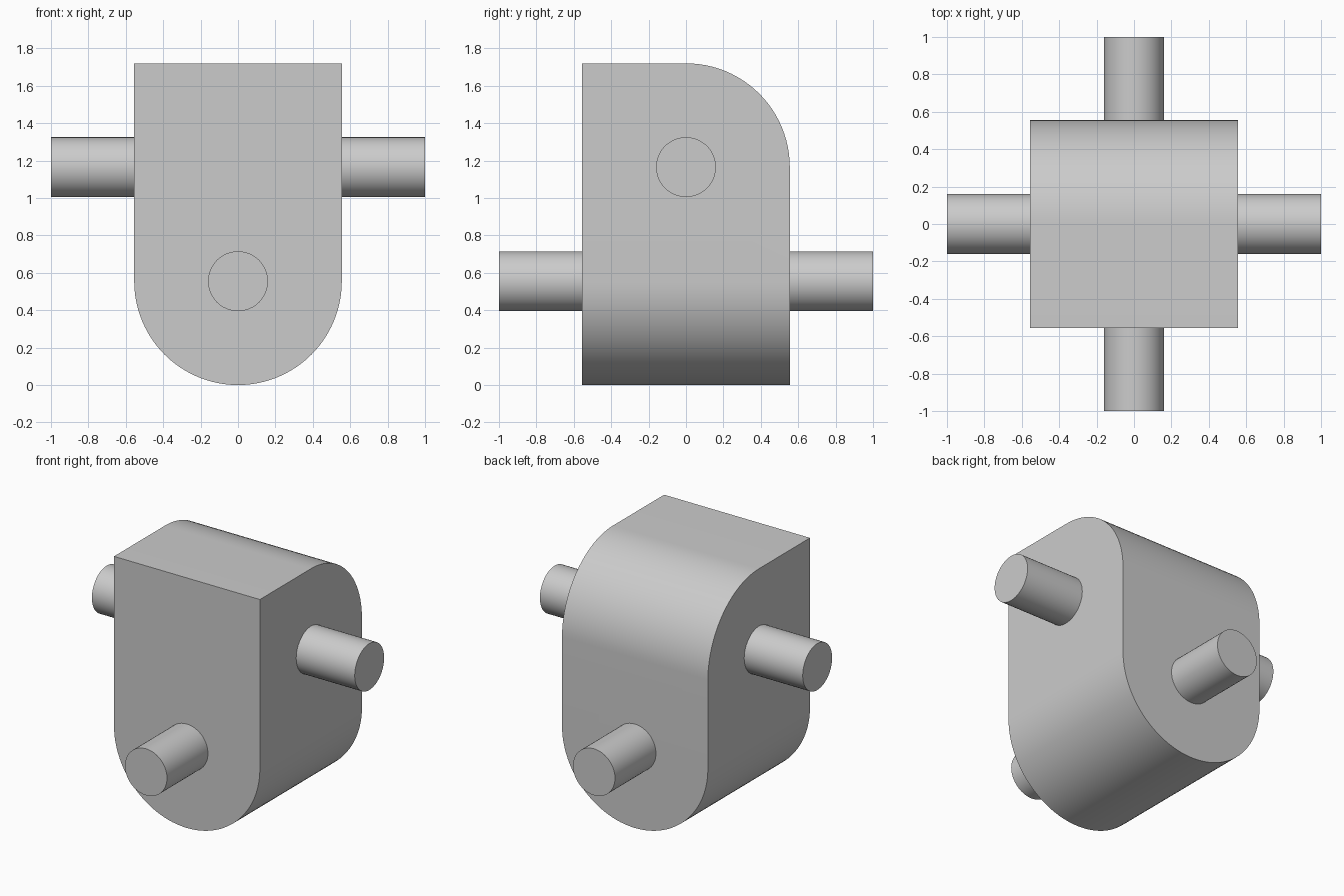
import bpy, bmesh, math
from mathutils import Matrix, Vector

if "Cube" in bpy.data.objects:
    bpy.data.objects.remove(bpy.data.objects["Cube"])

R = 0.555          # half width of the block and radius of its rounded ends
HEIGHT = 1.72
PIN_RADIUS = 0.16

grey = bpy.data.materials.new("plain_grey")
grey.use_nodes = True
colour = (0.6, 0.6, 0.6, 1)
grey.diffuse_color = colour
grey.node_tree.nodes["Principled BSDF"].inputs["Base Color"].default_value = colour


def finish(name, bm):
    bmesh.ops.recalc_face_normals(bm, faces=bm.faces)
    mesh = bpy.data.meshes.new(name)
    bm.to_mesh(mesh)
    bm.free()
    mesh.materials.append(grey)
    obj = bpy.data.objects.new(name, mesh)
    bpy.context.collection.objects.link(obj)
    bpy.ops.object.select_all(action="DESELECT")
    obj.select_set(True)
    bpy.context.view_layer.objects.active = obj
    bpy.ops.object.shade_smooth_by_angle(angle=math.radians(30))


def block():
    # Round-bottomed front profile, extruded to the back
    bm = bmesh.new()
    steps = 48
    arc = [math.pi + math.pi * i / steps for i in range(steps + 1)]
    points = [(R * math.cos(a), -R, R + R * math.sin(a)) for a in arc]
    points += [(R, -R, HEIGHT), (-R, -R, HEIGHT)]
    face = bm.faces.new([bm.verts.new(p) for p in points])
    out = bmesh.ops.extrude_face_region(bm, geom=[face], use_keep_orig=True)
    verts = [v for v in out["geom"] if isinstance(v, bmesh.types.BMVert)]
    bmesh.ops.translate(bm, verts=verts, vec=Vector((0, 2 * R, 0)))
    bmesh.ops.recalc_face_normals(bm, faces=bm.faces)
    # Round the top back edge
    edge = [e for e in bm.edges
            if all(v.co.y > 0 and v.co.z > HEIGHT - 0.01 for v in e.verts)]
    bmesh.ops.bevel(bm, geom=edge, offset=R, offset_type="OFFSET",
                    segments=24, profile=0.5, affect="EDGES")
    finish("block", bm)


def pin(name, direction, z):
    # Round pin from inside the block out to the end
    bm = bmesh.new()
    direction = Vector(direction)
    length = 1 - R + 0.05
    turn = direction.to_track_quat("Z", "Y").to_matrix().to_4x4()
    place = Matrix.Translation(direction * (1 - length / 2) + Vector((0, 0, z)))
    bmesh.ops.create_cone(bm, cap_ends=True, segments=48, radius1=PIN_RADIUS,
                          radius2=PIN_RADIUS, depth=length, matrix=place @ turn)
    finish(name, bm)


block()
for side, s in (("left", 1), ("right", -1)):
    pin(side + "_upper_pin", (s, 0, 0), HEIGHT - R)
for side, s in (("back", 1), ("front", -1)):
    pin(side + "_lower_pin", (0, s, 0), R)
